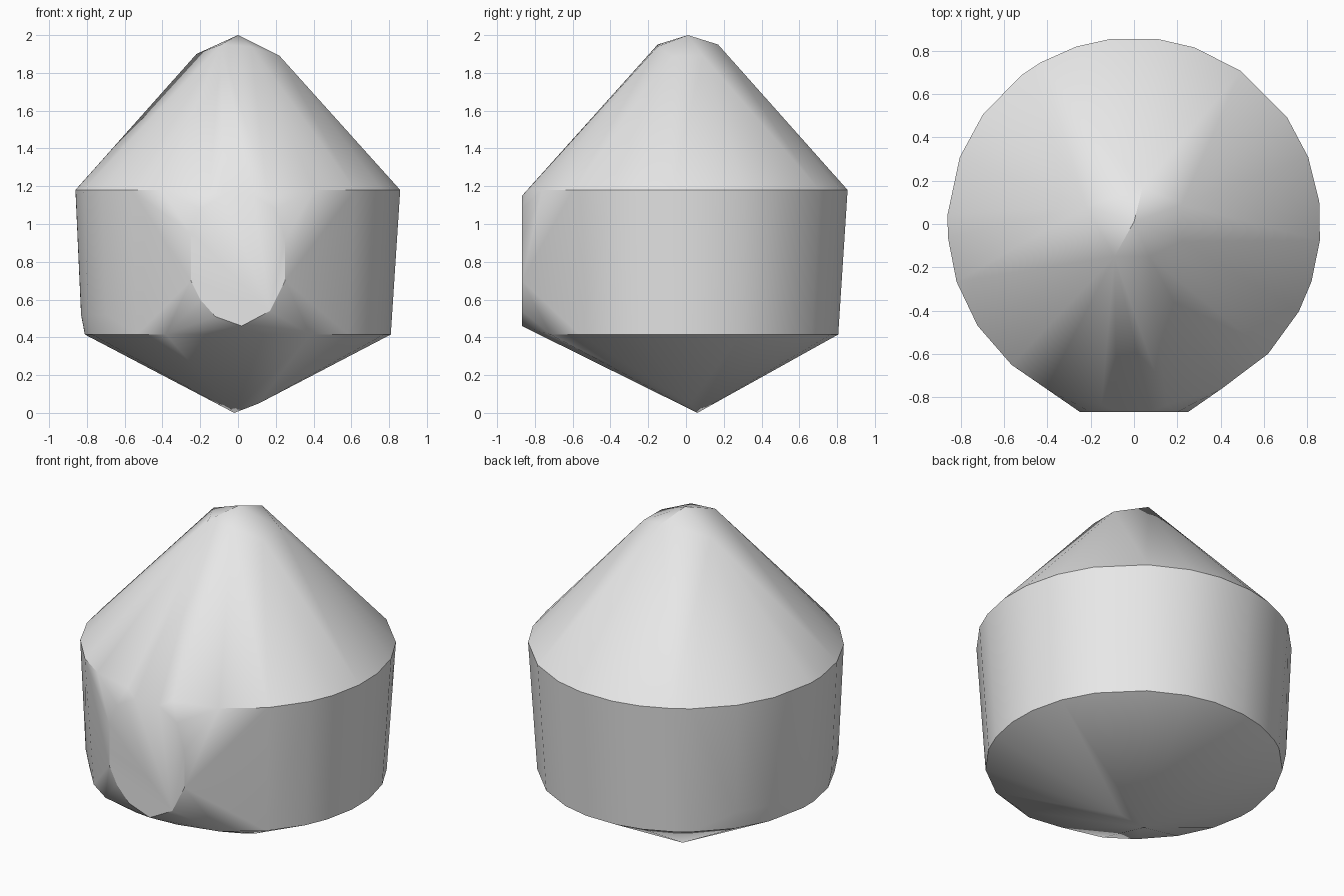
import bpy
import bmesh
from math import cos, sin, radians

cube = bpy.data.objects.get("Cube")
if cube:
    bpy.data.objects.remove(cube, do_unlink=True)


def make_material(name, colour):
    material = bpy.data.materials.new(name)
    material.use_nodes = True
    material.diffuse_color = colour
    material.node_tree.nodes["Principled BSDF"].inputs["Base Color"].default_value = colour
    return material


def ring(angles, radius, height):
    return [(radius * cos(radians(a)), radius * sin(radians(a)), height) for a in angles]


def convex_solid(name, points, material):
    """Wrap the points in one closed faceted skin."""
    bm = bmesh.new()
    for point in points:
        bm.verts.new(point)
    hull = bmesh.ops.convex_hull(bm, input=bm.verts)
    unused = {v for v in hull["geom_interior"] if isinstance(v, bmesh.types.BMVert)}
    bmesh.ops.delete(bm, geom=list(unused), context="VERTS")
    bmesh.ops.recalc_face_normals(bm, faces=bm.faces)
    mesh = bpy.data.meshes.new(name)
    bm.to_mesh(mesh)
    bm.free()
    mesh.materials.append(material)
    solid = bpy.data.objects.new(name, mesh)
    bpy.context.collection.objects.link(solid)
    return solid


# Irregular corners of the drum, leaving the front open for the flat panel
corners = [7, -5, -18, -28, -44, -62, -118, -131, -147, -162, -176,
           177, 159, 144, 127, 120, 108, 97, 83, 71, 55, 35, 21]
shoulder = ring(corners, 0.862, 1.18)
base_rim = ring(corners, 0.812, 0.415) + ring([-80, -100], 0.79, 0.415)
left_bulge = ring([a for a in corners if abs(a) > 140], 0.832, 0.52)

# Flat rounded panel on the front
panel_outline = [(-0.25, 0.95), (-0.2, 1.08), (-0.08, 1.15), (0.08, 1.15),
                 (0.2, 1.08), (0.25, 0.92), (0.25, 0.7), (0.17, 0.54),
                 (0.02, 0.46), (-0.12, 0.51), (-0.2, 0.6), (-0.25, 0.7)]
front_panel = [(x, -0.868, z) for x, z in panel_outline]
panel_brow = [(x, -0.835, 1.185) for x in (-0.15, 0.15)]

# Blunt uneven peak and off-centre bottom point
peak = [(0, 0.01, 2), (-0.22, 0.08, 1.9), (-0.09, -0.15, 1.95),
        (0.07, -0.15, 1.94), (0.22, -0.08, 1.89), (0.22, 0.09, 1.89),
        (0.04, 0.17, 1.95)]
bottom_point = [(-0.02, 0.06, 0), (0.11, 0.02, 0.05)]

grey = make_material("plain grey", (0.8, 0.8, 0.8, 1))
body = convex_solid("pointed_body",
                    shoulder + base_rim + left_bulge + front_panel
                    + panel_brow + peak + bottom_point, grey)

bpy.ops.object.select_all(action="DESELECT")
body.select_set(True)
bpy.context.view_layer.objects.active = body
bpy.ops.object.shade_smooth_by_angle(angle=radians(30))
